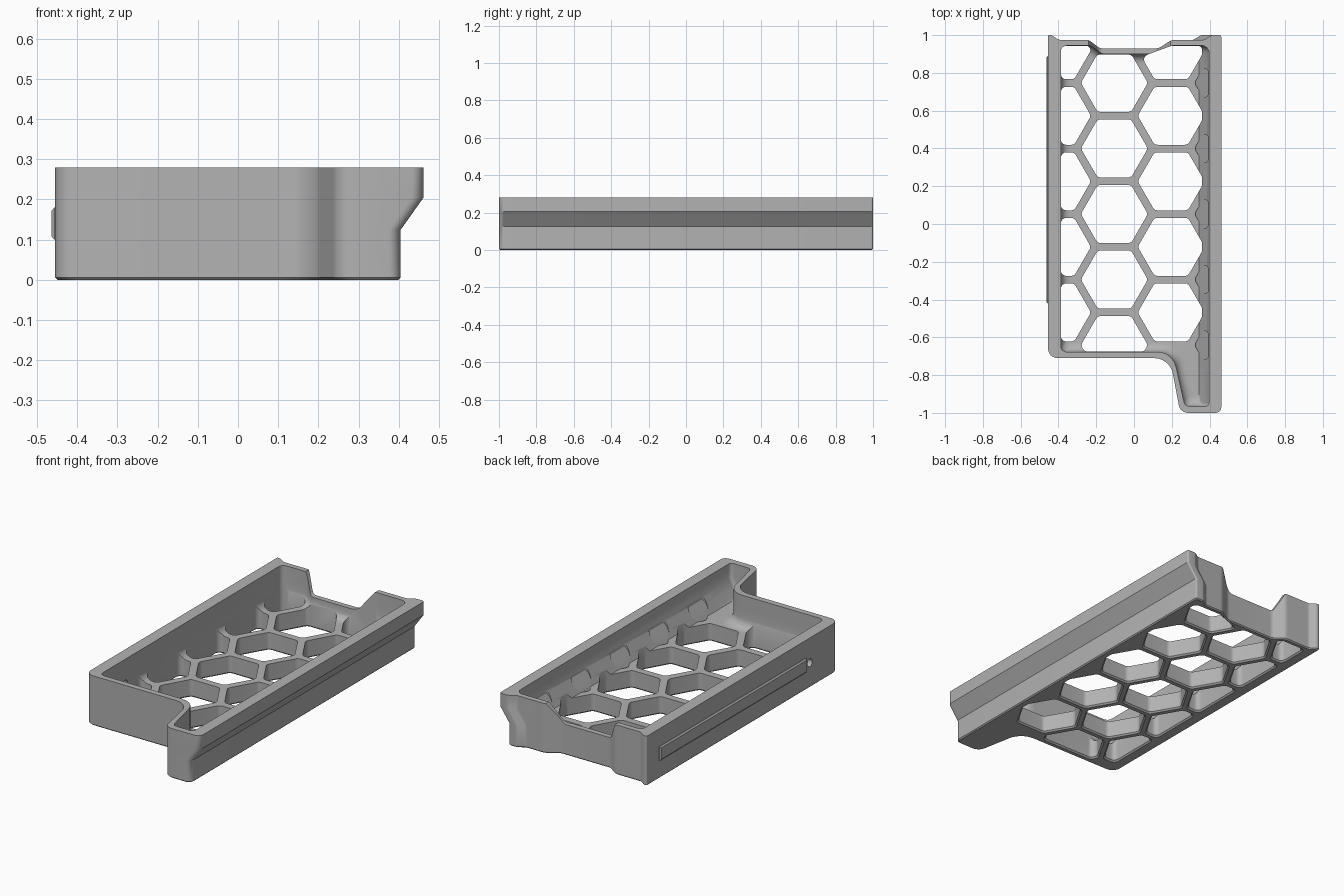
import bpy, bmesh, math
from mathutils import Vector

if "Cube" in bpy.data.objects:
    bpy.data.objects.remove(bpy.data.objects["Cube"])

grey = bpy.data.materials.new("plain grey")
grey.use_nodes = True
grey.diffuse_color = (0.45, 0.45, 0.45, 1)
grey.node_tree.nodes["Principled BSDF"].inputs["Base Color"].default_value = grey.diffuse_color


def offset(pts, d):
    """Move a counter-clockwise outline of (x, y, radius) inward by d."""
    out = []
    for i, (x, y, r) in enumerate(pts):
        p = Vector((x, y))
        e1 = (p - Vector(pts[i - 1][:2])).normalized()
        e2 = (Vector(pts[(i + 1) % len(pts)][:2]) - p).normalized()
        n1, n2 = Vector((-e1.y, e1.x)), Vector((-e2.y, e2.x))
        q = p + (n1 + n2) * d / (1 + n1.dot(n2))
        out.append((q.x, q.y, r))
    return out


def rounded(pts, steps=6):
    """Round every corner of an outline with its own radius."""
    out = []
    for i, (x, y, r) in enumerate(pts):
        p = Vector((x, y))
        a, b = Vector(pts[i - 1][:2]) - p, Vector(pts[(i + 1) % len(pts)][:2]) - p
        half = a.angle(b) / 2
        t = min(r / math.tan(half), 0.46 * a.length, 0.46 * b.length)
        rad = t * math.tan(half)
        a.normalize()
        b.normalize()
        c = p + (a + b).normalized() * rad / math.sin(half)
        s, e = p + a * t - c, p + b * t - c
        sweep = math.atan2(s.x * e.y - s.y * e.x, s.dot(e))
        for k in range(steps + 1):
            w = sweep * k / steps
            out.append((c.x + s.x * math.cos(w) - s.y * math.sin(w),
                        c.y + s.x * math.sin(w) + s.y * math.cos(w)))
    return out


def loft(bm, rings):
    """Skin a closed solid through rings of 3D points."""
    loops = [[bm.verts.new(p) for p in ring] for ring in rings]
    n = len(loops[0])
    for lo, hi in zip(loops, loops[1:]):
        for i in range(n):
            j = (i + 1) % n
            bm.faces.new((lo[i], lo[j], hi[j], hi[i]))
    bm.faces.new(loops[0][::-1])
    bm.faces.new(loops[-1])


def flat(pts, z):
    return [(x, y, z) for x, y in pts]


def finish(name, bm):
    bmesh.ops.recalc_face_normals(bm, faces=bm.faces)
    mesh = bpy.data.meshes.new(name)
    bm.to_mesh(mesh)
    bm.free()
    mesh.materials.append(grey)
    ob = bpy.data.objects.new(name, mesh)
    bpy.context.collection.objects.link(ob)
    return ob


def activate(ob):
    bpy.ops.object.select_all(action='DESELECT')
    ob.select_set(True)
    bpy.context.view_layer.objects.active = ob


def cut(target, cutter):
    cutter.hide_render = True
    activate(target)
    mod = target.modifiers.new("cut", 'BOOLEAN')
    mod.operation, mod.solver, mod.object = 'DIFFERENCE', 'EXACT', cutter
    bpy.ops.object.modifier_apply(modifier=mod.name)
    bpy.data.objects.remove(cutter)


# Tray body, with the flange overhanging on its left side
def outer(xr):
    return [(-0.455, -0.71, 0.05), (0.19, -0.71, 0.1), (0.245, -1, 0.05), (xr, -1, 0.03),
            (xr, 1, 0.01), (xr - 0.05, 1, 0.02), (xr - 0.09, 0.975, 0.03), (0.2, 0.975, 0.05),
            (0.13, 0.93, 0.05), (-0.18, 0.93, 0.04), (-0.24, 0.975, 0.04),
            (-0.4, 0.975, 0.03), (-0.435, 1, 0.02), (-0.455, 1, 0.005)]


bm = bmesh.new()
levels = [(0, 0.405, 0.006), (0.006, 0.405, 0), (0.125, 0.405, 0), (0.205, 0.462, 0), (0.28, 0.462, 0)]
loft(bm, [flat(rounded(offset(outer(xr), d)), z) for z, xr, d in levels])
tray = finish("tray_body", bm)

# Cavity with a rounded foot and a sloping wall under the flange
FLOOR, FOOT, WALL = 0.1, 0.05, 0.397


def inner(xr):
    return [(-0.387, -0.677, 0.03), (0.205, -0.677, 0.1), (0.27, -0.965, 0.03), (xr, -0.965, 0.02),
            (xr, 0.945, 0.04), (0.2, 0.945, 0.05), (0.13, 0.9, 0.04), (-0.17, 0.9, 0.04),
            (-0.23, 0.945, 0.04), (-0.387, 0.945, 0.04)]


bm = bmesh.new()
rings = []
for h in [FOOT * (1 - math.cos(k * math.pi / 12)) for k in range(7)] + [0.1, 0.2]:
    u = max(0, 1 - h / FOOT)
    d = FOOT * (1 - math.sqrt(1 - u * u))
    right = min(0.345 + 0.52 * h, WALL)
    rings.append(flat(rounded(offset(inner(right + d), d)), FLOOR + h))
loft(bm, rings)
cut(tray, finish("cavity_cutter", bm))


# Honeycomb openings, trimmed where they meet the walls
PITCH = 0.347
RADIUS = (PITCH - 0.04) / math.sqrt(3)


def trim(poly, a, b, c):
    """Keep the part of a polygon where a*x + b*y <= c."""
    out = []
    for i, q in enumerate(poly):
        p = poly[i - 1]
        fp, fq = a * p[0] + b * p[1] - c, a * q[0] + b * q[1] - c
        if (fp <= 0) != (fq <= 0):
            t = fp / (fp - fq)
            out.append((p[0] + t * (q[0] - p[0]), p[1] + t * (q[1] - p[1])))
        if fq <= 0:
            out.append(q)
    return out


def hexagon(cx, cy, limits):
    poly = [(cx + RADIUS * math.cos(k * math.pi / 3), cy + RADIUS * math.sin(k * math.pi / 3))
            for k in range(6)]
    for limit in limits:
        poly = trim(poly, *limit)
    return [(x, y, 0.028) for x, y in poly]


front = (0, -1, 0.675)
columns = [
    (-0.405, 0.92, [(-1, 0, 0.387), (0, 1, 0.943), front]),
    (-0.104, 0.747, [(0, 1, 0.897), front]),
    (0.197, 0.92, [(1, 0, 0.36), (0, 1, 0.943), (-0.37, 1, 0.87), front]),
]
bm = bmesh.new()
for cx, top, limits in columns:
    for row in range(5):
        shape = hexagon(cx, top - row * PITCH, limits)
        wide = rounded(offset(shape, -0.01))
        narrow = rounded(shape)
        loft(bm, [flat(wide, -0.002), flat(narrow, 0.008), flat(narrow, 0.3)])

# Shallow pockets continuing the honeycomb into the sloping wall
for row in range(5):
    shape = rounded(hexagon(0.498, 0.747 - row * PITCH, [(1, 0, 0.392)]))
    loft(bm, [[(x, y, 0.065 + 1.6 * (x - 0.323)) for x, y in shape], flat(shape, 0.3)])
cut(tray, finish("honeycomb_cutter", bm))

# Lowered middle of the back wall
notch = rounded([(-0.26, 0.32, 0.002), (-0.25, 0.3, 0.01), (-0.185, 0.172, 0.03),
                 (0.11, 0.172, 0.04), (0.21, 0.3, 0.02), (0.22, 0.32, 0.002)])
bm = bmesh.new()
loft(bm, [[(x, y, z) for x, z in notch] for y in (0.87, 1.05)])
cut(tray, finish("notch_cutter", bm))

# Round hole through the side wall beside the rail
bm = bmesh.new()
circle = [(-0.452 + 0.022 * math.cos(k * math.pi / 12), 0.14 + 0.022 * math.sin(k * math.pi / 12))
          for k in range(24)]
loft(bm, [[(x, y, z) for y, z in circle] for x in (-0.5, -0.36)])
cut(tray, finish("hole_cutter", bm))

# Slim rail on the outside of the side wall
bm = bmesh.new()
base = [(-0.42, 0.1), (0.89, 0.1), (0.89, 0.18), (-0.42, 0.18)]
face = [(-0.412, 0.108), (0.882, 0.108), (0.882, 0.172), (-0.412, 0.172)]
loft(bm, [[(x, y, z) for y, z in ring] for x, ring in ((-0.45, base), (-0.457, base), (-0.464, face))])
rail = finish("side_rail", bm)

for ob in (tray, rail):
    activate(ob)
    bpy.ops.object.shade_smooth_by_angle(angle=math.radians(30))
